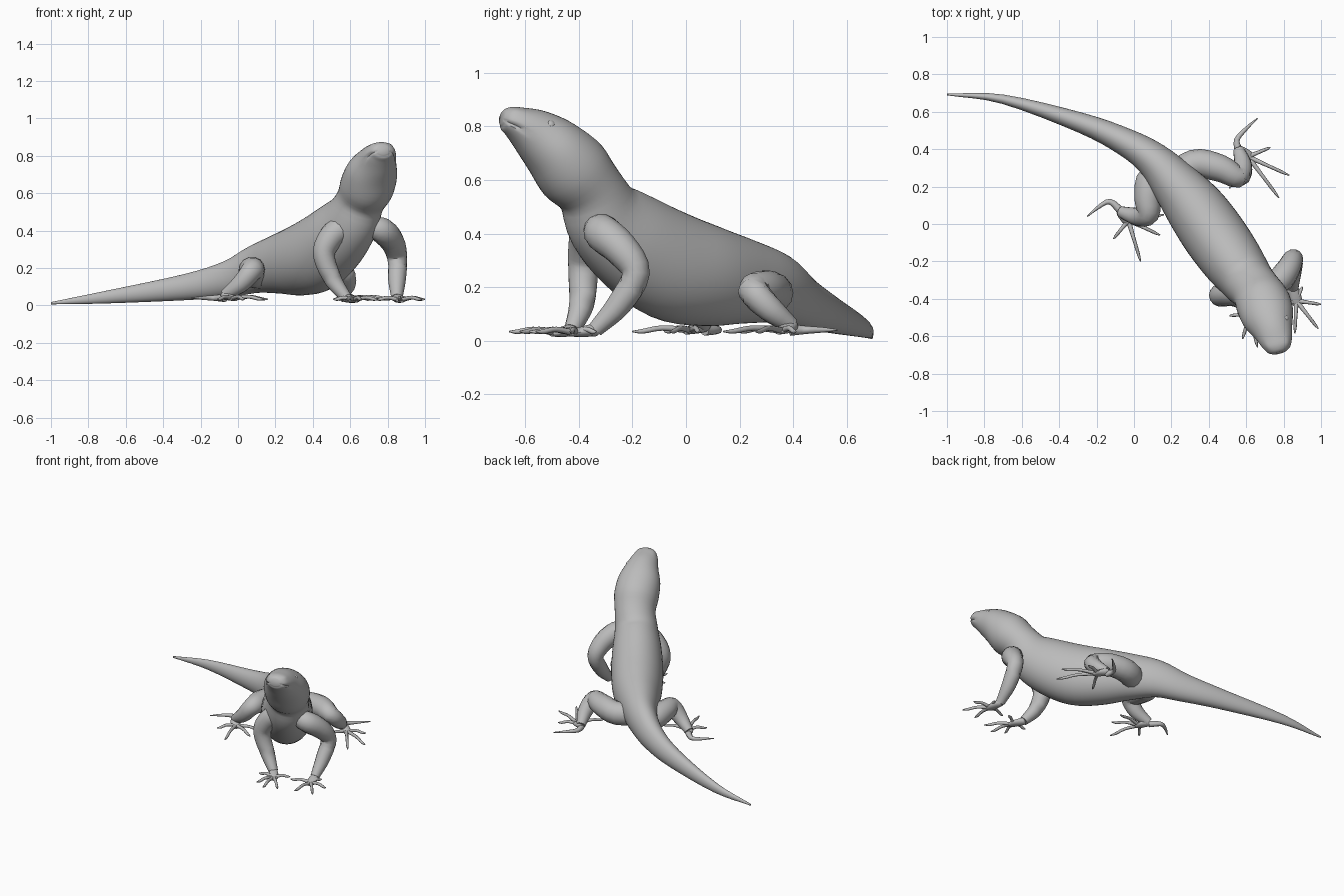
import bpy, bmesh
from math import sin, cos, pi, exp
from mathutils import Vector

cube = bpy.data.objects.get("Cube")
if cube:
    bpy.data.objects.remove(cube)

skin = bpy.data.materials.new("grey skin")
skin.use_nodes = True
grey = (0.5, 0.5, 0.5, 1)
skin.diffuse_color = grey
skin.node_tree.nodes["Principled BSDF"].inputs["Base Color"].default_value = grey


def smooth_path(stations, steps):
    """Catmull-Rom interpolation of stations of any length."""
    p = [Vector(s) for s in stations]
    p = [2 * p[0] - p[1]] + p + [2 * p[-1] - p[-2]]
    out = []
    for a, b, c, d in zip(p, p[1:], p[2:], p[3:]):
        for k in range(steps):
            t = k / steps
            out.append(b + (c - a) * t / 2 + (a * 2 - b * 5 + c * 4 - d) * t * t / 2
                       + (b * 3 - a - c * 3 + d) * t ** 3 / 2)
    return out + [p[-2]]


def loft(name, stations, sides=12, steps=3, shape=None):
    """Skin of elliptical rings; a station is x, y, z, half width, half height."""
    rings = smooth_path(stations, steps)
    centres = [Vector(r[:3]) for r in rings]
    bm = bmesh.new()
    loops = []
    side = None
    for i, r in enumerate(rings):
        tangent = (centres[min(i + 1, len(rings) - 1)] - centres[max(i - 1, 0)]).normalized()
        flat = tangent.cross(Vector((0, 0, 1)))
        if side is None or flat.length > 0.5:
            new = flat.normalized()
            side = new if side is None or new.dot(side) > 0 else -new
        side = (side - tangent * side.dot(tangent)).normalized()
        up = side.cross(tangent)
        loop = []
        for k in range(sides):
            a = 2 * pi * k / sides
            f = shape(i / (len(rings) - 1), a) if shape else 1
            loop.append(bm.verts.new(centres[i] + f * (side * cos(a) * r[3] + up * sin(a) * r[4])))
        loops.append(loop)
    for p, q in zip(loops, loops[1:]):
        for k in range(sides):
            n = (k + 1) % sides
            bm.faces.new((p[k], p[n], q[n], q[k]))
    bm.faces.new(loops[0])
    bm.faces.new(loops[-1])
    bmesh.ops.recalc_face_normals(bm, faces=bm.faces)
    return finish(name, bm)


def finish(name, bm):
    mesh = bpy.data.meshes.new(name)
    bm.to_mesh(mesh)
    bm.free()
    mesh.materials.append(skin)
    ob = bpy.data.objects.new(name, mesh)
    bpy.context.collection.objects.link(ob)
    bpy.ops.object.select_all(action="DESELECT")
    ob.select_set(True)
    bpy.context.view_layer.objects.active = ob
    bpy.ops.object.shade_smooth_by_angle(angle=0.9)
    return ob


def head_shape(t, a):
    """Mouth crease and brow ridges on the front of the body loft."""
    s = sin(a)
    mouth = 0.13 * exp(-((s + 0.31) / 0.09) ** 2) * min(1, max(0, (t - 0.83) / 0.05))
    brow = 0.07 * exp(-((s - 0.72) / 0.2) ** 2 - ((t - 0.91) / 0.04) ** 2)
    return 1 - mouth + brow


# Tail, trunk, neck and head as one skin
loft("body", [
    (-1, .693, .012, .005, .006), (-.7, .667, .045, .025, .034), (-.28, .54, .098, .054, .07),
    (-.05, .44, .142, .074, .098), (.1, .345, .195, .096, .13), (.22, .215, .222, .13, .16),
    (.33, .08, .242, .16, .19), (.43, -.06, .28, .17, .205), (.53, -.2, .365, .162, .19),
    (.605, -.3, .455, .142, .162), (.653, -.355, .557, .133, .127), (.69, -.422, .637, .146, .141),
    (.717, -.495, .715, .139, .122), (.744, -.57, .775, .106, .095), (.764, -.635, .813, .083, .063),
    (.773, -.673, .828, .061, .045), (.777, -.689, .832, .035, .024)], 40, 4, head_shape)

# Low eyelids on both sides of the head
for name, place in (("right_eye", (.67, -.562, .803)), ("left_eye", (.808, -.507, .803))):
    bm = bmesh.new()
    bmesh.ops.create_uvsphere(bm, u_segments=12, v_segments=8, radius=0.02)
    bmesh.ops.translate(bm, verts=bm.verts, vec=place)
    finish(name, bm)


def limb(name, joints, palm, tips):
    """Leg, flat palm and splayed toes with a raised knuckle and claw."""
    loft(name + "_leg", [j + (j[3],) for j in joints], 14, 4)
    ankle = Vector(joints[-1][:3])
    centre = Vector(palm)
    ahead = (centre - ankle).normalized() * 0.03
    loft(name + "_palm", [
        (*(ankle - ahead * 0.4), .015, .012), (*ankle, .027, .024), (*centre, .032, .016),
        (*(centre + ahead), .015, .01)], 12, 3)
    for n, (x, y) in enumerate(tips):
        tip = Vector((x, y, 0.034))
        root = centre.lerp(tip, 0.08)
        knuckle = centre.lerp(tip, 0.5) + Vector((0, 0, 0.01))
        last = centre.lerp(tip, 0.82)
        loft(f"{name}_toe_{n + 1}", [
            (*root, .013, .012), (*knuckle, .0095, .01),
            (*last, .0085, .009), (*tip, .003, .003)], 8, 3)


limb("front_left",
     [(.7, -.32, .42, .055), (.77, -.31, .4, .07), (.825, -.24, .34, .065), (.852, -.187, .25, .053),
      (.85, -.25, .135, .047), (.85, -.34, .04, .03)],
     (.868, -.41, .03), [(.9, -.335), (1, -.43), (.985, -.56), (.86, -.585), (.735, -.45)])
limb("front_right",
     [(.62, -.34, .43, .055), (.55, -.36, .41, .07), (.488, -.375, .35, .066), (.46, -.383, .265, .058),
      (.51, -.39, .135, .047), (.58, -.425, .04, .03)],
     (.62, -.48, .03), [(.51, -.49), (.58, -.615), (.66, -.66), (.75, -.62), (.71, -.42)])
limb("hind_left",
     [(.19, .22, .18, .08), (.32, .32, .175, .078), (.46, .298, .19, .073), (.558, .252, .185, .058),
      (.582, .315, .117, .049), (.56, .395, .055, .03)],
     (.61, .36, .04), [(.73, .41), (.83, .26), (.775, .14), (.51, .19)])
limb("hind_right",
     [(.22, .24, .17, .085), (.1, .245, .17, .08), (.075, .14, .188, .073), (.075, .052, .187, .059),
      (.015, .04, .117, .049), (-.07, .065, .055, .03)],
     (-.03, .02, .04), [(-.11, -.08), (.035, -.2), (.14, -.06), (.16, .05)])

# Long bent outer toes of the hind feet
for name, path in (
        ("hind_left_outer_toe", [(.56, .39), (.55, .45), (.6, .51), (.66, .565)]),
        ("hind_right_outer_toe", [(-.07, .07), (-.13, .12), (-.19, .09), (-.25, .04)])):
    loft(name, [(*p, .04, r, r) for p, r in zip(path, (.022, .015, .01, .003))], 8, 3)
